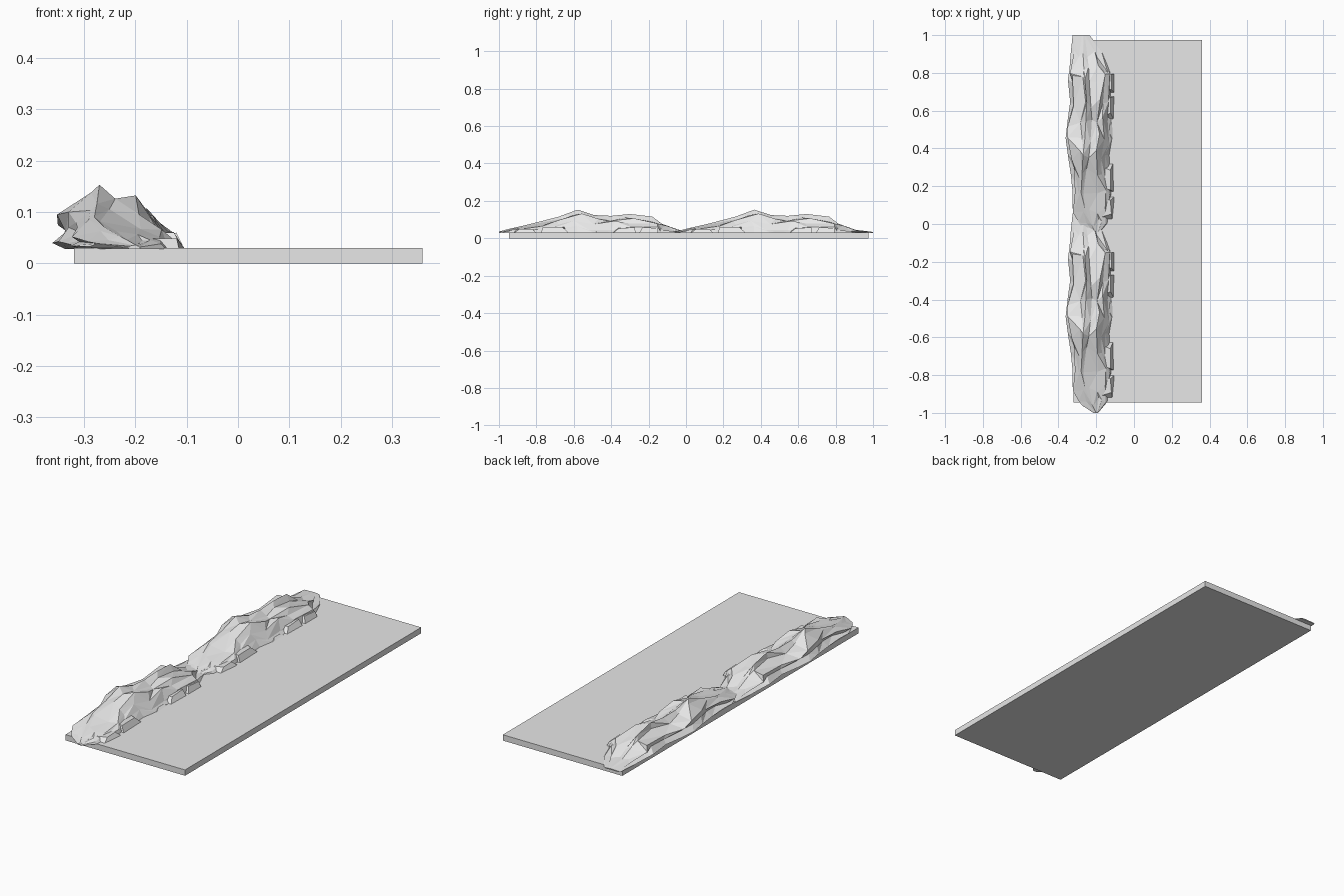
import bpy
import bmesh
import random
from mathutils import Vector

cube = bpy.data.objects.get("Cube")
if cube:
    bpy.data.objects.remove(cube, do_unlink=True)

SLAB_TOP = 0.03
REPEAT = 0.945

stone = bpy.data.materials.new("light grey stone")
stone.diffuse_color = (0.8, 0.8, 0.8, 1)
stone.use_nodes = True
stone.node_tree.nodes["Principled BSDF"].inputs["Base Color"].default_value = (0.8, 0.8, 0.8, 1)


def finish(bm, name):
    bmesh.ops.recalc_face_normals(bm, faces=bm.faces)
    mesh = bpy.data.meshes.new(name)
    bm.to_mesh(mesh)
    bm.free()
    mesh.materials.append(stone)
    obj = bpy.data.objects.new(name, mesh)
    bpy.context.collection.objects.link(obj)
    return obj


def box(bm, low, high):
    made = bmesh.ops.create_cube(bm, size=1)["verts"]
    low, high = Vector(low), Vector(high)
    for v in made:
        v.co = (low + high) / 2 + v.co * (high - low)
    return made


# Flat ground slab
bm = bmesh.new()
box(bm, (-0.32, -0.945, 0), (0.36, 0.975, SLAB_TOP))
finish(bm, "ground_slab")

# Ridge stations: y, left edge, right edge, crest x, height above the slab
STATIONS = [
    (-1.0, -0.215, -0.19, -0.2, 0.006),
    (-0.94, -0.29, -0.14, -0.23, 0.022),
    (-0.86, -0.325, -0.125, -0.26, 0.04),
    (-0.78, -0.325, -0.12, -0.28, 0.06),
    (-0.68, -0.335, -0.125, -0.275, 0.086),
    (-0.58, -0.35, -0.13, -0.27, 0.123),
    (-0.49, -0.362, -0.115, -0.26, 0.094),
    (-0.4, -0.352, -0.12, -0.255, 0.09),
    (-0.3, -0.338, -0.125, -0.25, 0.1),
    (-0.18, -0.35, -0.12, -0.26, 0.086),
    (-0.13, -0.342, -0.13, -0.265, 0.048),
    (-0.04, -0.335, -0.17, -0.27, 0.016),
    (0.055, -0.325, -0.235, -0.27, 0.004),
]


def cross_section(left, right, crest, h):
    """Craggy outline: overhanging outer face, sharp crest, sloping shelf."""
    w = right - left
    return [
        (left + 0.1 * w, -0.002), (left, 0.1 * h),
        (left + 0.13 * w, 0.35 * h), (left + 0.05 * w, 0.58 * h),
        (crest - 0.08 * w, 0.8 * h), (crest, h),
        (crest + 0.1 * w, 0.8 * h), (right - 0.3 * w, 0.72 * h),
        (right - 0.16 * w, 0.58 * h), (right - 0.08 * w, 0.25 * h),
        (right, -0.002),
    ]


def build_ridge(name, shift):
    rng = random.Random(7)
    bm = bmesh.new()
    rings = []
    last = len(STATIONS) - 1
    for i, (y, left, right, crest, h) in enumerate(STATIONS):
        ring = []
        for j, (x, z) in enumerate(cross_section(left, right, crest, h)):
            inner = 0 < i < last and j not in (0, 1, 5, 10)
            dx = rng.uniform(-0.012, 0.012) if inner else 0
            dy = rng.uniform(-0.03, 0.03) if inner else 0
            dz = rng.uniform(-0.12, 0.12) * h if inner else 0
            ring.append(bm.verts.new((x + dx, y + dy + shift, SLAB_TOP + z + dz)))
        rings.append(ring)
    # Random diagonals give the broken rock facets
    for a, b in zip(rings, rings[1:]):
        for j in range(len(a)):
            k = (j + 1) % len(a)
            if rng.random() < 0.5:
                bm.faces.new((a[j], a[k], b[k]))
                bm.faces.new((a[j], b[k], b[j]))
            else:
                bm.faces.new((a[j], a[k], b[j]))
                bm.faces.new((a[k], b[k], b[j]))
    bm.faces.new(rings[0])
    bm.faces.new(rings[-1])
    finish(bm, name)


# Loose ledge stones along the inner foot: y centre, length, height
LEDGES = [(-0.86, 0.12, 0.02), (-0.7, 0.15, 0.035), (-0.45, 0.1, 0.008),
          (-0.33, 0.12, 0.03), (-0.2, 0.1, 0.03)]


def build_ledges(name, shift):
    rng = random.Random(3)
    bm = bmesh.new()
    for y, length, h in LEDGES:
        y += shift
        verts = box(bm, (-0.17, y - length / 2, SLAB_TOP - 0.002),
                    (-0.115, y + length / 2, SLAB_TOP + h))
        for v in verts:
            if v.co.z > SLAB_TOP:
                v.co.y += (y - v.co.y) * 0.3 + rng.uniform(-0.015, 0.015)
                v.co.x -= rng.uniform(0.002, 0.012)
                v.co.z -= rng.uniform(0, 0.25) * h
            elif v.co.x > -0.14:
                v.co.x += rng.uniform(0, 0.012)
    finish(bm, name)


for number, shift in enumerate((0, REPEAT), 1):
    build_ridge(f"rock_ridge_{number}", shift)
    build_ledges(f"ledge_stones_{number}", shift)
